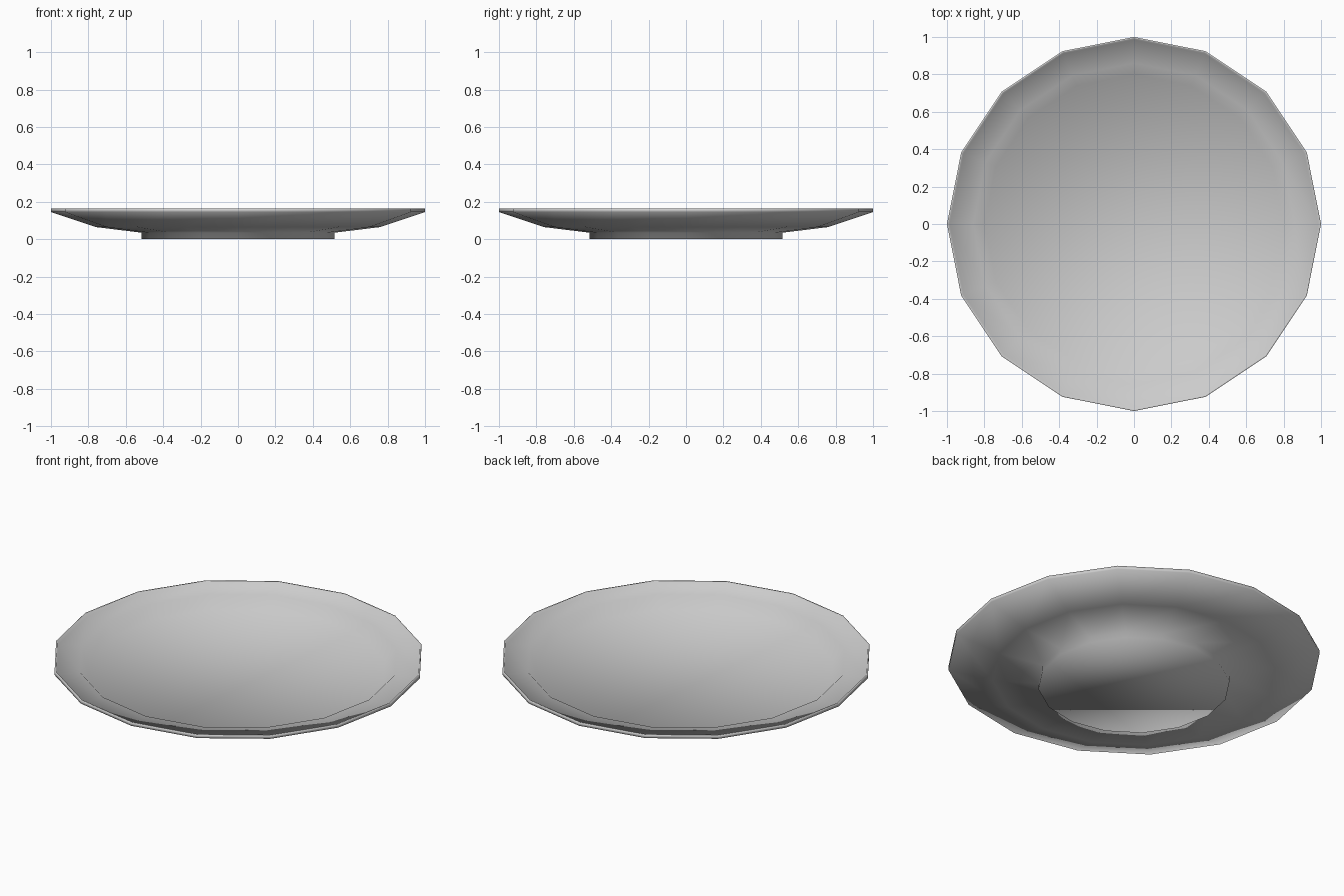
import bpy
import bmesh
import math

if "Cube" in bpy.data.objects:
    bpy.data.objects.remove(bpy.data.objects["Cube"])

SIDES = 16


def lathe(name, profile):
    """Turn an open (radius, z) profile into a closed 16-sided body."""
    bm = bmesh.new()
    rings = []
    for r, z in profile:
        rings.append([bm.verts.new((r * math.cos(2 * math.pi * i / SIDES),
                                    r * math.sin(2 * math.pi * i / SIDES), z))
                      for i in range(SIDES)])
    for a, b in zip(rings, rings[1:]):
        for i in range(SIDES):
            j = (i + 1) % SIDES
            bm.faces.new((a[i], a[j], b[j], b[i]))
    # flat caps: underside of the foot and floor of the dish
    bm.faces.new(rings[0][::-1])
    bm.faces.new(rings[-1])
    bmesh.ops.recalc_face_normals(bm, faces=bm.faces)
    for f in bm.faces:
        f.smooth = True
    mesh = bpy.data.meshes.new(name)
    bm.to_mesh(mesh)
    bm.free()
    obj = bpy.data.objects.new(name, mesh)
    bpy.context.collection.objects.link(obj)
    return obj


# Plate: foot, flared underside, thin upright lip, rim, sunken floor
lathe("plate", [
    (0.515, 0.0), (0.515, 0.035),
    (0.76, 0.065), (1.0, 0.145),
    (1.0, 0.165), (0.992, 0.165),
    (0.985, 0.148), (0.86, 0.148),
    (0.80, 0.085),
])
